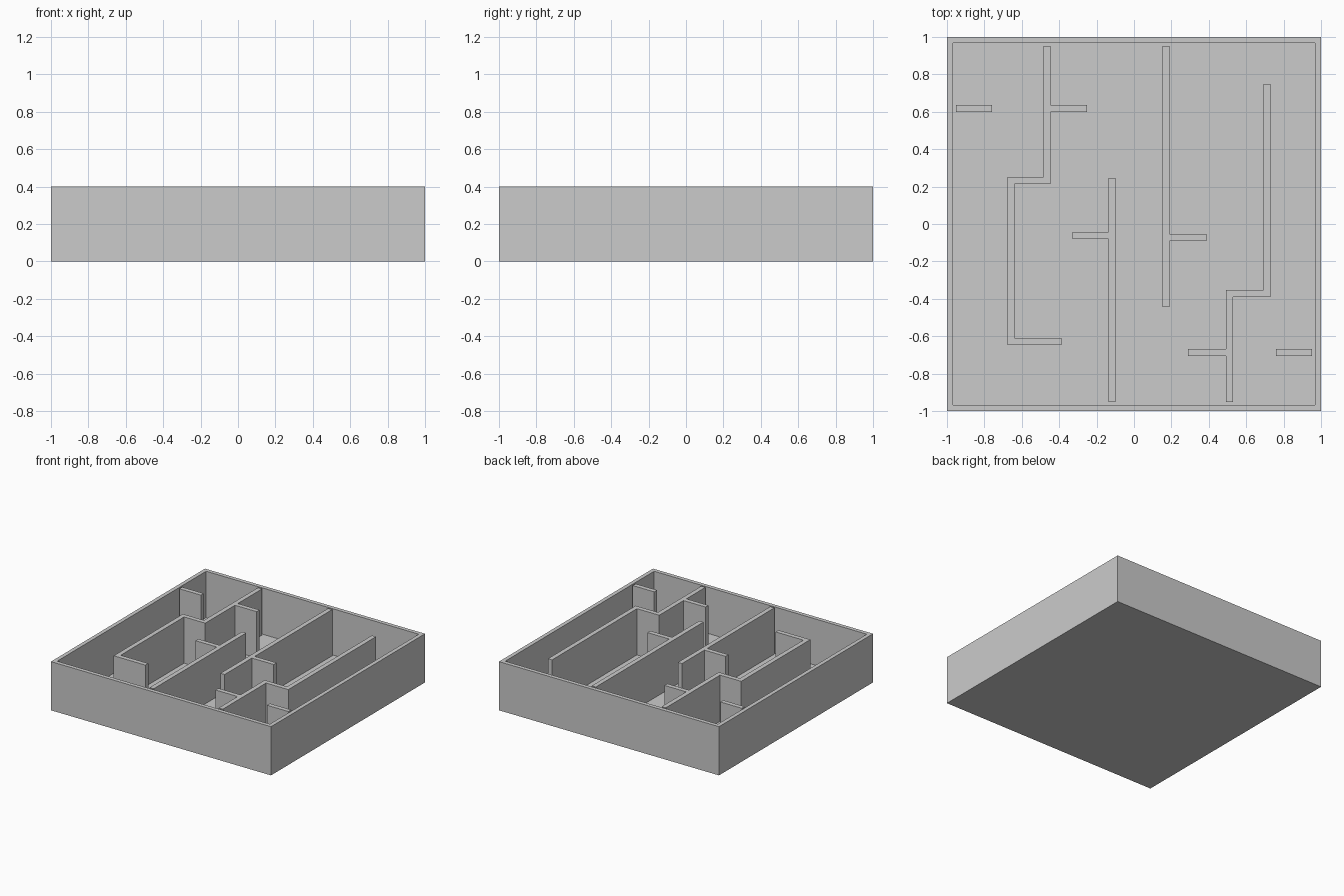
import bpy
import bmesh
from mathutils import Vector

HEIGHT, FLOOR, INNER = 0.4, 0.02, 0.953
HALF = 0.0187  # half the thickness of a partition

cube = bpy.data.objects.get("Cube")
if cube:
    bpy.data.objects.remove(cube)

grey = bpy.data.materials.new("plain grey")
grey.use_nodes = True
colour = (0.6, 0.6, 0.6, 1)
grey.diffuse_color = colour
grey.node_tree.nodes["Principled BSDF"].inputs["Base Color"].default_value = colour


def finish(name, bm):
    bmesh.ops.recalc_face_normals(bm, faces=bm.faces)
    mesh = bpy.data.meshes.new(name)
    bm.to_mesh(mesh)
    bm.free()
    mesh.materials.append(grey)
    obj = bpy.data.objects.new(name, mesh)
    bpy.context.collection.objects.link(obj)


def tray():
    """Square box, hollowed from the top down to a thin floor."""
    bm = bmesh.new()
    bmesh.ops.create_cube(bm, size=1)
    for v in bm.verts:
        v.co = (v.co.x * 2, v.co.y * 2, (v.co.z + 0.5) * HEIGHT)
    top = max(bm.faces, key=lambda f: f.calc_center_median().z)
    bmesh.ops.inset_region(bm, faces=[top], thickness=1 - INNER)
    cavity = bmesh.ops.extrude_discrete_faces(bm, faces=[top])["faces"][0]
    bmesh.ops.translate(bm, verts=cavity.verts, vec=(0, 0, FLOOR - HEIGHT))
    finish("tray", bm)


def partition(name, points):
    """Upright wall of even thickness along a centre line with square turns."""
    pts = [Vector(p) for p in points]
    normals = []
    for a, b in zip(pts, pts[1:]):
        d = (b - a).normalized()
        normals.append(Vector((-d.y, d.x)))
    # at a right-angle turn the mitre is the sum of both normals
    offsets = [normals[0]] + [m + n for m, n in zip(normals, normals[1:])] + [normals[-1]]
    left = [p + o * HALF for p, o in zip(pts, offsets)]
    right = [p - o * HALF for p, o in zip(pts, offsets)]
    bm = bmesh.new()
    base = bm.faces.new([bm.verts.new((p.x, p.y, FLOOR)) for p in left + right[::-1]])
    walls = bmesh.ops.extrude_face_region(bm, geom=[base], use_keep_orig=True)["geom"]
    raised = [g for g in walls if isinstance(g, bmesh.types.BMVert)]
    bmesh.ops.translate(bm, verts=raised, vec=(0, 0, HEIGHT - FLOOR))
    finish(name, bm)


tray()

# Long partitions
partition("back_left_partition", [(-0.466, INNER), (-0.466, 0.232), (-0.658, 0.232),
                                  (-0.658, -0.629), (-0.388, -0.629)])
partition("front_middle_partition", [(-0.118, -INNER), (-0.118, 0.247)])
partition("back_middle_partition", [(0.171, INNER), (0.171, -0.444)])
partition("front_right_partition", [(0.51, -INNER), (0.51, -0.372),
                                    (0.712, -0.372), (0.712, 0.749)])

# Short spurs: start x, end x, y
spurs = {
    "outer_left_spur": (-INNER, -0.758, 0.618),
    "back_left_spur": (-0.466 + HALF, -0.25, 0.618),
    "front_middle_spur": (-0.118 - HALF, -0.329, -0.062),
    "back_middle_spur": (0.171 + HALF, 0.388, -0.072),
    "front_right_spur": (0.51 - HALF, 0.29, -0.688),
    "outer_right_spur": (INNER, 0.758, -0.688),
}
for name, (x0, x1, y) in spurs.items():
    partition(name, [(x0, y), (x1, y)])
